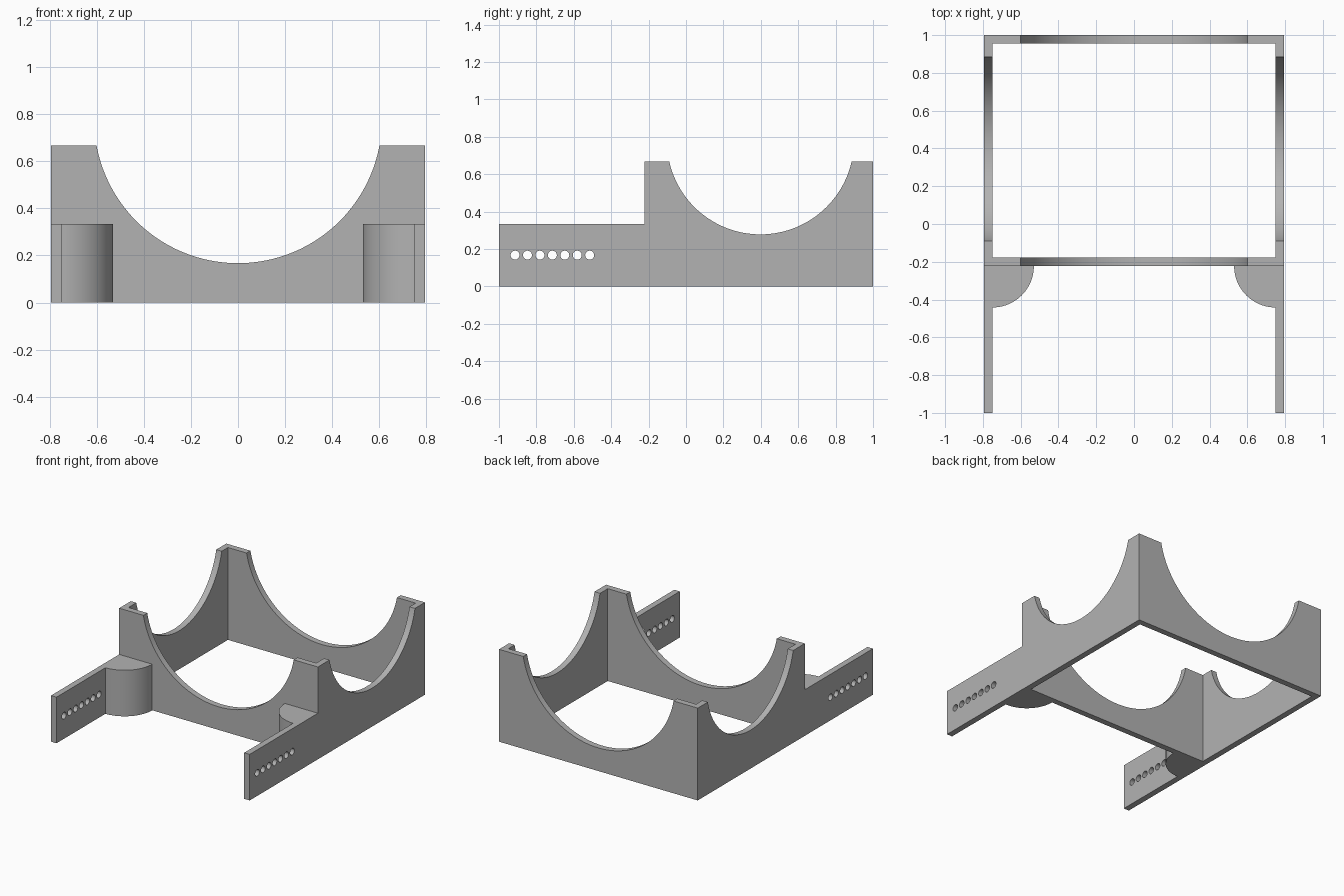
import bpy, bmesh, math
from mathutils import Vector

cube = bpy.data.objects.get("Cube")
if cube:
    bpy.data.objects.remove(cube, do_unlink=True)

# Main dimensions
HALF_W, WALL, HEIGHT, ARM_H = 0.794, 0.044, 0.667, 0.333
FRONT, GUSSET = -0.222, 0.22
INNER = HALF_W - WALL

grey = bpy.data.materials.new("grey")
grey.use_nodes = True
colour = (0.45, 0.45, 0.45, 1)
grey.diffuse_color = colour
grey.node_tree.nodes["Principled BSDF"].inputs["Base Color"].default_value = colour


def prism(name, outline, axis, start, end):
    """Extrude a 2D outline along x, y or z."""
    place = {"x": lambda a, b, t: (t, a, b),
             "y": lambda a, b, t: (a, t, b),
             "z": lambda a, b, t: (a, b, t)}[axis]
    bm = bmesh.new()
    face = bm.faces.new([bm.verts.new(place(a, b, start)) for a, b in outline])
    ext = bmesh.ops.extrude_face_region(bm, geom=[face])["geom"]
    shift = Vector(place(0, 0, end - start))
    bmesh.ops.translate(bm, vec=shift,
                        verts=[g for g in ext if isinstance(g, bmesh.types.BMVert)])
    bmesh.ops.recalc_face_normals(bm, faces=bm.faces)
    mesh = bpy.data.meshes.new(name)
    bm.to_mesh(mesh)
    bm.free()
    mesh.materials.append(grey)
    obj = bpy.data.objects.new(name, mesh)
    bpy.context.collection.objects.link(obj)
    return obj


def arc(cx, cy, r, first, last, steps):
    angles = [math.radians(first + (last - first) * i / steps) for i in range(steps + 1)]
    return [(cx + r * math.cos(a), cy + r * math.sin(a)) for a in angles]


def circle(cx, cy, r, steps):
    return arc(cx, cy, r, 0, 360, steps)[:-1]


def rect(a0, a1, b0, b1):
    return [(a0, b0), (a1, b0), (a1, b1), (a0, b1)]


def cut(body, cutter):
    cutter.hide_render = True
    mod = body.modifiers.new("cut", "BOOLEAN")
    mod.operation, mod.solver, mod.object = "DIFFERENCE", "EXACT", cutter
    bpy.context.view_layer.objects.active = body
    bpy.ops.object.modifier_apply(modifier=mod.name)
    bpy.data.objects.remove(cutter, do_unlink=True)


# Stepped side profile: low arms in front, tall box behind
profile = [(-1, 0), (1, 0), (1, HEIGHT), (FRONT, HEIGHT), (FRONT, ARM_H), (-1, ARM_H)]
body = prism("cradle_frame", profile, "x", -HALF_W, HALF_W)

# Open box interior
cut(body, prism("box_opening", rect(-INNER, INNER, FRONT + WALL, 1 - WALL), "z", -1, 1))

# Open bay between the arms, leaving rounded corner gussets
right_edge = [(INNER, -1.2)] + arc(INNER, FRONT, GUSSET, 270, 180, 24)
bay = right_edge + [(-x, y) for x, y in reversed(right_edge)]
cut(body, prism("bay_opening", bay, "z", -1, 1))

# Round saddles through the front and back walls, then the side walls
cut(body, prism("long_saddle", circle(0, 0.778, 0.611, 128), "y", -1.5, 1.5))
cut(body, prism("cross_saddle", circle(0.398, 0.778, 0.5, 128), "x", -1.5, 1.5))

# Row of pin holes through both arms
for i in range(7):
    hole = circle(-0.914 + i * 0.0665, 0.167, 0.024, 24)
    cut(body, prism("pin_hole", hole, "x", -1.5, 1.5))

# Smooth curves with sharp edges
bpy.ops.object.select_all(action="DESELECT")
body.select_set(True)
bpy.context.view_layer.objects.active = body
bpy.ops.object.shade_smooth_by_angle(angle=math.radians(30))
